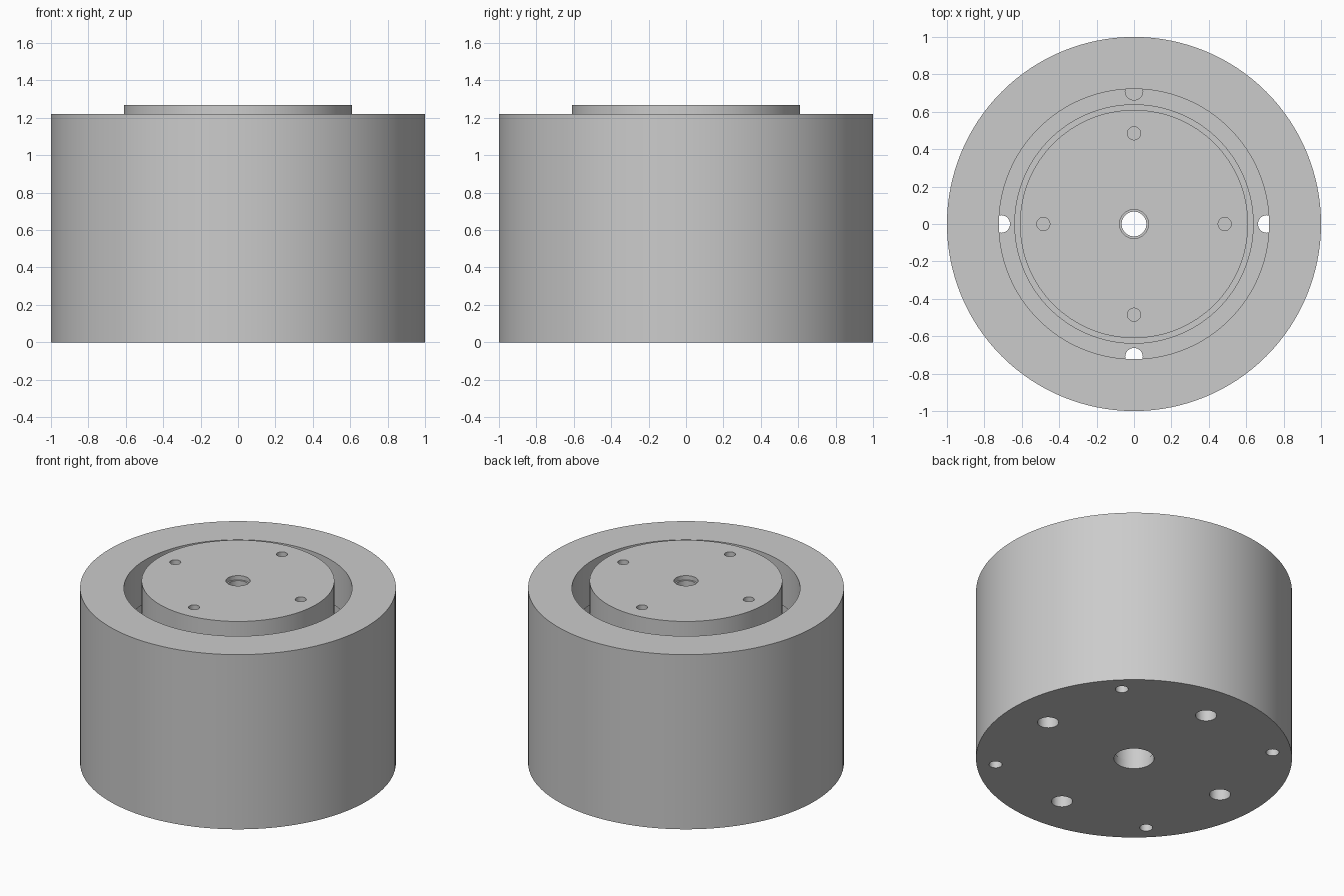
import bpy, bmesh
from math import pi, cos, sin, radians

if "Cube" in bpy.data.objects:
    bpy.data.objects.remove(bpy.data.objects["Cube"])


def revolve(name, profile, steps=128):
    """Closed (radius, z) profile turned around the z axis."""
    bm = bmesh.new()
    rings = []
    for i in range(steps):
        a = 2 * pi * i / steps
        rings.append([bm.verts.new((r * cos(a), r * sin(a), z)) for r, z in profile])
    n = len(profile)
    for i in range(steps):
        p, q = rings[i], rings[(i + 1) % steps]
        for j in range(n):
            k = (j + 1) % n
            bm.faces.new((p[j], q[j], q[k], p[k]))
    bmesh.ops.recalc_face_normals(bm, faces=bm.faces)
    mesh = bpy.data.meshes.new(name)
    bm.to_mesh(mesh)
    bm.free()
    obj = bpy.data.objects.new(name, mesh)
    bpy.context.collection.objects.link(obj)
    return obj


def activate(obj):
    bpy.ops.object.select_all(action='DESELECT')
    obj.select_set(True)
    bpy.context.view_layer.objects.active = obj


def drill(obj, ring_radius, hole_radius, z0, z1, start=0):
    """Four round holes evenly spaced on a bolt circle."""
    for i in range(4):
        a = radians(start + 90 * i)
        bpy.ops.mesh.primitive_cylinder_add(
            vertices=32, radius=hole_radius, depth=z1 - z0,
            location=(ring_radius * cos(a), ring_radius * sin(a), (z0 + z1) / 2))
        cutter = bpy.context.object
        cutter.name = "hole_cutter"
        cutter.hide_render = True
        activate(obj)
        mod = obj.modifiers.new("hole", 'BOOLEAN')
        mod.operation = 'DIFFERENCE'
        mod.solver = 'EXACT'
        mod.object = cutter
        bpy.ops.object.modifier_apply(modifier=mod.name)
        bpy.data.objects.remove(cutter, do_unlink=True)


# Outer cup: floor, wall and inward lip at the top
housing = revolve("housing", [
    (0.127, 0), (1, 0), (1, 1.22), (0.722, 1.22), (0.722, 0.92),
    (0.78, 0.92), (0.78, 0.3), (0.132, 0.3), (0.132, 0.06), (0.127, 0.06)])
drill(housing, 0.71, 0.047, -0.1, 0.4)             # through holes
drill(housing, 0.71, 0.067, -0.1, 0.15)            # counterbores
drill(housing, 0.88, 0.041, -0.1, 0.2, start=45)   # outer screw holes

# Raised hub, stepped wider below
hub = revolve("hub", [
    (0.36, 0.3), (0.64, 0.3), (0.64, 0.92), (0.61, 0.92), (0.61, 1.27), (0.36, 1.27)])
drill(hub, 0.485, 0.035, 1.07, 1.4)

# Flush centre plug with the axial bore
plug = revolve("centre_plug", [
    (0.132, 0.3), (0.36, 0.3), (0.36, 1.27), (0.077, 1.27), (0.077, 1.24),
    (0.066, 1.24), (0.066, 1.1), (0.132, 1.1)])

for obj in (housing, hub, plug):
    activate(obj)
    bpy.ops.object.shade_smooth_by_angle(angle=radians(30))
